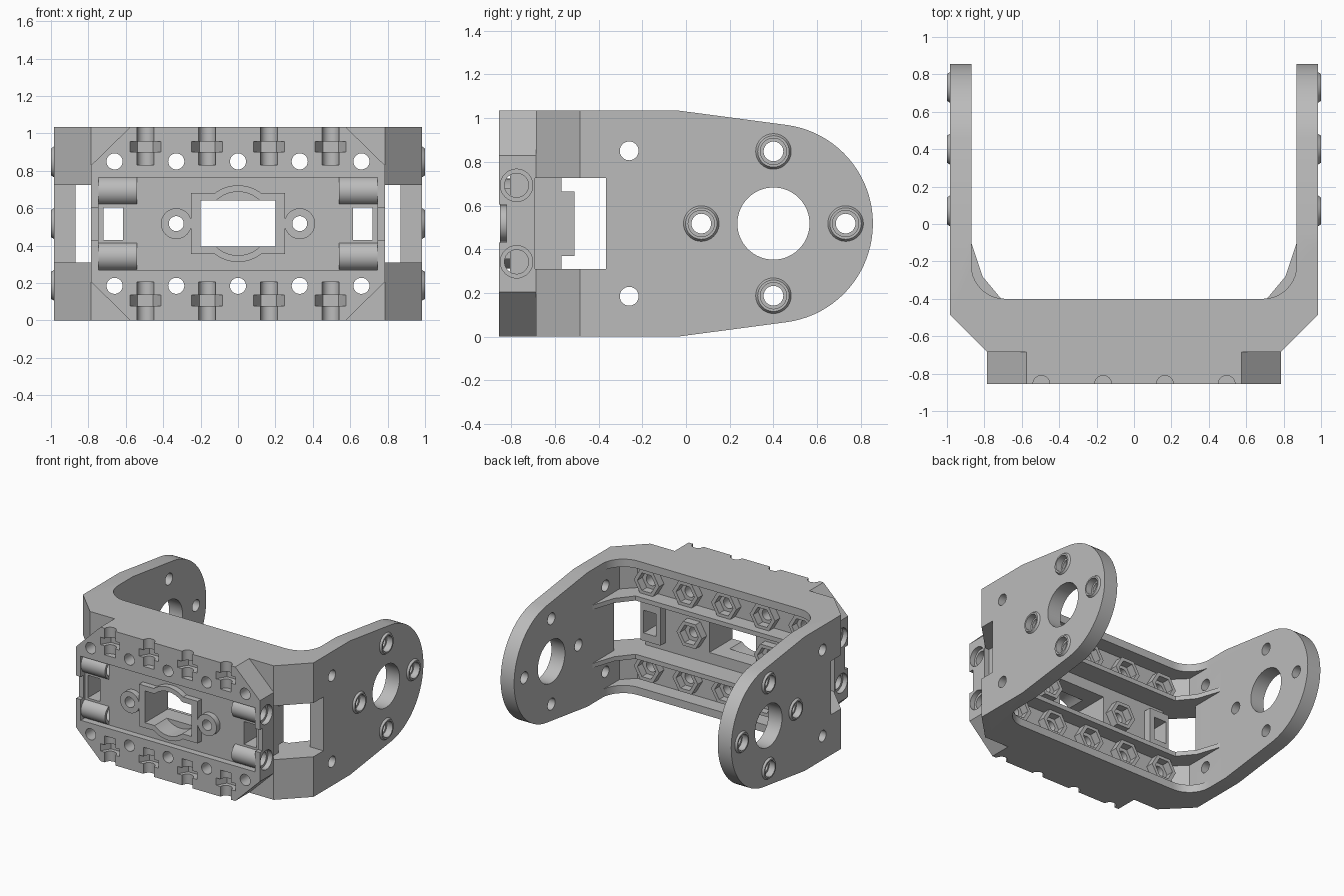
import bpy, bmesh, math
from mathutils import Vector

if "Cube" in bpy.data.objects:
    bpy.data.objects.remove(bpy.data.objects["Cube"], do_unlink=True)

H = 1.035
MID = H / 2
TAU = 2 * math.pi

grey = bpy.data.materials.new("light grey plastic")
grey.use_nodes = True
grey.diffuse_color = (0.5, 0.5, 0.5, 1)
grey.node_tree.nodes["Principled BSDF"].inputs["Base Color"].default_value = (0.5, 0.5, 0.5, 1)


def place(axis, u, v, d):
    return Vector({"x": (d, u, v), "y": (u, d, v), "z": (u, v, d)}[axis])


def finish(name, bm):
    bmesh.ops.recalc_face_normals(bm, faces=bm.faces)
    mesh = bpy.data.meshes.new(name)
    bm.to_mesh(mesh)
    bm.free()
    mesh.materials.append(grey)
    obj = bpy.data.objects.new(name, mesh)
    bpy.context.collection.objects.link(obj)
    return obj


def prism(name, points, axis, a, b):
    """Extrude a flat outline along an axis from a to b."""
    bm = bmesh.new()
    lo = [bm.verts.new(place(axis, u, v, a)) for u, v in points]
    hi = [bm.verts.new(place(axis, u, v, b)) for u, v in points]
    bm.faces.new(lo)
    bm.faces.new(hi[::-1])
    for i in range(len(points)):
        j = (i + 1) % len(points)
        bm.faces.new((lo[i], lo[j], hi[j], hi[i]))
    return finish(name, bm)


def circle(u, v, r, n=40):
    return [(u + r * math.cos(TAU * i / n), v + r * math.sin(TAU * i / n)) for i in range(n)]


def rect(u0, u1, v0, v1):
    return [(u0, v0), (u1, v0), (u1, v1), (u0, v1)]


def ring(name, axis, u, v, profile, n=40):
    """Sweep a closed (radius, depth) profile around an axis."""
    bm = bmesh.new()
    loops = [[bm.verts.new(place(axis, *p, d)) for p in circle(u, v, r, n)] for r, d in profile]
    for k, loop in enumerate(loops):
        nxt = loops[(k + 1) % len(loops)]
        for i in range(n):
            j = (i + 1) % n
            bm.faces.new((loop[i], loop[j], nxt[j], nxt[i]))
    return finish(name, bm)


def boolean(target, tool, op="DIFFERENCE"):
    mod = target.modifiers.new("bool", "BOOLEAN")
    mod.operation, mod.object, mod.solver = op, tool, "EXACT"
    bpy.context.view_layer.objects.active = target
    bpy.ops.object.modifier_apply(modifier=mod.name)
    bpy.data.objects.remove(tool, do_unlink=True)


def cut(target, points, axis, a, b):
    boolean(target, prism("cutter", points, axis, a, b))


def mirrored(half):
    return half + [(-x, y) for x, y in reversed(half)]


# U-shaped frame: plan outline with rounded inner corners
corner = [(0.69 + 0.18 * math.cos(t), -0.22 + 0.18 * math.sin(t))
          for t in [-i * math.pi / 20 for i in range(11)]]
frame = prism("bracket_frame", mirrored(
    [(0.785, -0.855), (0.785, -0.685), (0.985, -0.485), (0.985, 0.9), (0.87, 0.9)] + corner),
    "z", 0, H)

# Rounded arm ends
angles = [math.radians(82 - 164 * i / 40) for i in range(41)]
side = [(-0.9, 0), (-0.9, H), (-0.04, H)]
side += [(0.4 + 0.455 * math.cos(t), MID + 0.455 * math.sin(t)) for t in angles]
boolean(frame, prism("side_outline", side + [(-0.04, 0)], "x", -1.2, 1.2), "INTERSECT")

# Back pockets in the top and bottom rows, then the deeper middle channel
pocket = mirrored([(0.87, 0), (0.87, -0.43), (0.78, -0.52)])
for z0, z1 in ((0.06, 0.275), (H - 0.275, H - 0.06)):
    cut(frame, pocket, "z", z0, z1)
cut(frame, rect(-0.87, 0.87, -0.57, -0.2), "z", 0.31, 0.725)

for s in (-1, 1):
    # Side window behind the front block
    cut(frame, rect(*sorted((s * 0.745, s * 1.1)), -0.69, -0.365), "z", 0.31, 0.725)
    # Chamfered corners of the front block
    for z, d in ((0, 1), (H, -1)):
        cut(frame, [(s * 0.565, z - d * 0.01), (s * 0.8, z - d * 0.01), (s * 0.8, z + d * 0.22)],
            "y", -0.9, -0.685)

# Recessed front panel
cut(frame, rect(-0.745, 0.745, 0.27, 0.765), "y", -0.9, -0.805)

# Bolt holes through the plate
rows = (0.185, 0.85)
for x in (-0.66, -0.33, 0, 0.33, 0.66):
    for z in rows:
        cut(frame, circle(x, z, 0.043), "y", -0.9, -0.3)
for x in (-0.33, 0.33):
    cut(frame, circle(x, MID, 0.04), "y", -0.9, -0.3)

# Captive nut slots on the top and bottom front edges
for x in (-0.495, -0.165, 0.165, 0.495):
    for flip in (False, True):
        for shape, z0, z1 in ((circle(x, -0.855, 0.045, 24), 0.83, 1.1),
                              (circle(x, -0.855, 0.083, 6), 0.9, 0.957)):
            span = (H - z1, H - z0) if flip else (z0, z1)
            cut(frame, shape, "z", *span)

# Central window with a round blind recess
cut(frame, circle(0, MID, 0.17), "y", -0.9, -0.7)
cut(frame, rect(-0.2, 0.2, 0.395, 0.64), "y", -0.9, -0.3)

# Hinge bores and the openings between them
for s in (-1, 1):
    for z in (MID - 0.175, MID + 0.175):
        for r, x in ((0.055, 0.54), (0.074, 0.745)):
            cut(frame, circle(-0.775, z, r), "x", *sorted((s * x, s * 0.85)))
    cut(frame, rect(*sorted((s * 0.615, s * 0.72)), 0.43, 0.605), "y", -0.9, -0.3)
    cut(frame, rect(*sorted((s * 0.7, s * 0.8)), -0.9, -0.82), "z", 0.43, 0.605)

# Arm holes
cut(frame, circle(0.4, MID, 0.165, 64), "x", -1.1, 1.1)
arm_holes = [(0.07, MID), (0.73, MID), (0.4, MID - 0.33), (0.4, MID + 0.33)]
for y, z in arm_holes:
    cut(frame, circle(y, z, 0.045), "x", -1.1, 1.1)
    for s in (-1, 1):
        cut(frame, circle(y, z, 0.06), "x", *sorted((s * 0.95, s * 1.1)))
for z in rows:
    cut(frame, circle(-0.26, z, 0.043), "x", -1.1, 1.1)

parts = [frame]

for s, label in ((-1, "right"), (1, "left")):
    # Raised rims on the outside of each arm
    for i, (y, z) in enumerate(arm_holes):
        parts.append(ring(f"{label}_arm_rim_{i + 1}", "x", y, z,
                          [(0.06, s * 0.96), (0.06, s), (0.072, s), (0.082, s * 0.984), (0.082, s * 0.96)]))
    # Hinge barrels
    for z, level in ((MID - 0.175, "lower"), (MID + 0.175, "upper")):
        parts.append(ring(f"{label}_{level}_hinge_barrel", "x", -0.775, z,
                          [(0.055, s * 0.54), (0.077, s * 0.54), (0.077, s * 0.746), (0.055, s * 0.746)]))
    # Tapered stiffening ribs in the back corners
    for z, level in ((0.275, "lower"), (0.725, "upper")):
        outline = [(0.88, -0.07), (0.81, -0.28), (0.71, -0.4), (0.6, -0.4),
                   (0.6, -0.53), (0.77, -0.53), (0.88, -0.42)]
        parts.append(prism(f"{label}_{level}_rib", [(s * x, y) for x, y in outline], "z", z, z + 0.035))
    # Latch frame on the back of the side opening
    latch = prism(f"{label}_latch_frame", rect(*sorted((s * 0.575, s * 0.745)), 0.37, 0.665), "y", -0.6, -0.51)
    cut(latch, rect(*sorted((s * 0.615, s * 0.72)), 0.43, 0.605), "y", -0.7, -0.4)
    parts.append(latch)
    # Round bosses beside the central window
    parts.append(ring(f"{label}_front_boss", "y", s * 0.33, MID,
                      [(0.04, -0.79), (0.04, -0.85), (0.082, -0.85), (0.082, -0.79)]))

# Raised collar around the central window
collar = prism("window_collar", rect(-0.25, 0.25, 0.355, 0.68), "y", -0.85, -0.79)
boolean(collar, prism("collar_round", circle(0, MID, 0.205, 64), "y", -0.85, -0.79), "UNION")
cut(collar, circle(0, MID, 0.17), "y", -0.9, -0.7)
cut(collar, rect(-0.2, 0.2, 0.395, 0.64), "y", -0.9, -0.7)
parts.append(collar)

# Hexagonal nut bosses on the back
seats = [(x, z, -0.52) for x in (-0.66, -0.33, 0, 0.33, 0.66) for z in rows]
seats += [(x, MID, -0.57) for x in (-0.33, 0.33)]
for i, (x, z, y) in enumerate(seats):
    parts.append(ring(f"nut_boss_{i + 1}", "y", x, z,
                      [(0.078, y - 0.01), (0.078, y + 0.06), (0.108, y + 0.06), (0.108, y - 0.01)], 6))

# Smooth round surfaces, keep hard edges
bpy.ops.object.select_all(action="DESELECT")
for obj in parts:
    obj.select_set(True)
bpy.context.view_layer.objects.active = frame
bpy.ops.object.shade_smooth_by_angle(angle=math.radians(30))
